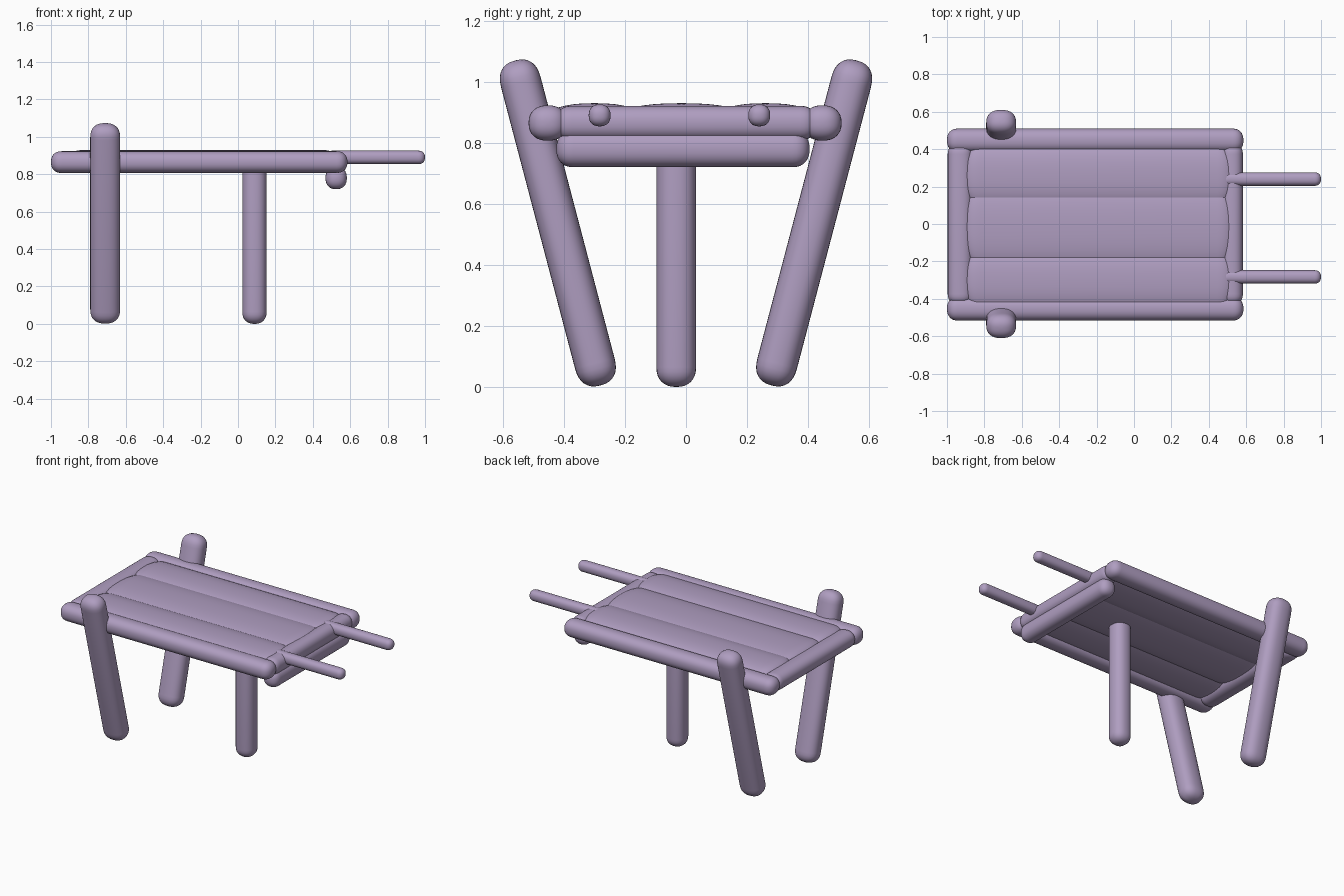
import bpy, bmesh
from math import sin, cos, pi
from mathutils import Vector

if "Cube" in bpy.data.objects:
    bpy.data.objects.remove(bpy.data.objects["Cube"])

# Dusty purple for every part
purple = bpy.data.materials.new("dusty_purple")
purple.diffuse_color = (0.43, 0.34, 0.53, 1)
purple.use_nodes = True
purple.node_tree.nodes["Principled BSDF"].inputs["Base Color"].default_value = purple.diffuse_color


def spow(v, e):
    return (1 if v >= 0 else -1) * abs(v) ** e


def bar(name, a, b, rw, rh, cap=None, power=2.3, sides=32, steps=8):
    """Rounded bar from a to b: soft cross-section rw by rh, rounded ends."""
    a, b = Vector(a), Vector(b)
    d = (b - a).normalized()
    length = (b - a).length
    cap = cap or min(rw, rh)
    ref = Vector((1, 0, 0)) if abs(d.z) > 0.5 else Vector((0, 0, 1))
    w = d.cross(ref).normalized()
    h = w.cross(d)
    e = 2 / power
    half = [(cap * (1 - spow(cos(pi / 2 * i / steps), e)),
             spow(sin(pi / 2 * i / steps), e)) for i in range(1, steps + 1)]
    prof = half + [(length - t, s) for t, s in reversed(half)]
    bm = bmesh.new()
    rings = []
    for t, s in prof:
        ring = []
        for k in range(sides):
            an = 2 * pi * k / sides
            ring.append(bm.verts.new(a + d * t + w * (rw * s * spow(cos(an), e))
                                     + h * (rh * s * spow(sin(an), e))))
        rings.append(ring)
    for r, q in zip(rings, rings[1:]):
        for k in range(sides):
            n = (k + 1) % sides
            bm.faces.new((r[k], r[n], q[n], q[k]))
    for ring, tip in ((rings[0], a), (rings[-1], b)):
        pole = bm.verts.new(tip)
        for k in range(sides):
            bm.faces.new((ring[k], ring[(k + 1) % sides], pole))
    bmesh.ops.recalc_face_normals(bm, faces=bm.faces)
    for f in bm.faces:
        f.smooth = True
    me = bpy.data.meshes.new(name)
    bm.to_mesh(me)
    bm.free()
    me.materials.append(purple)
    ob = bpy.data.objects.new(name, me)
    bpy.context.collection.objects.link(ob)
    return ob


# Frame side rails and leaning posts, one per side
for side, s in (("front", -1), ("back", 1)):
    y = s * 0.45 - 0.003
    bar(f"{side}_side_rail", (-1, y, 0.865), (0.585, y, 0.865), 0.063, 0.058)
    bar(f"{side}_post", (-0.71, s * 0.28, 0.005), (-0.71, s * 0.56, 1.07), 0.067, 0.08,
        cap=0.075, power=2.4)

# Cross rails at both ends, plus the lower brace under the handle end
bar("left_end_rail", (-0.93, -0.43, 0.865), (-0.93, 0.43, 0.865), 0.066, 0.056)
bar("right_end_rail", (0.525, -0.43, 0.865), (0.525, 0.43, 0.865), 0.057, 0.056)
bar("lower_brace", (0.525, -0.425, 0.78), (0.525, 0.405, 0.78), 0.057, 0.06)

# Three pillowy planks forming the bed
for name, y, w in (("front_plank", -0.3, 0.155), ("middle_plank", -0.015, 0.21),
                   ("back_plank", 0.26, 0.16)):
    bar(name, (-0.91, y, 0.88), (0.535, y, 0.88), w, 0.05, cap=0.09)

# Single straight leg
bar("centre_leg", (0.088, -0.032, 0), (0.088, -0.032, 0.88), 0.065, 0.065)

# Pair of handles
for name, y in (("front_handle", -0.283), ("back_handle", 0.24)):
    bar(name, (0.47, y, 0.89), (1.0, y, 0.89), 0.036, 0.036)
